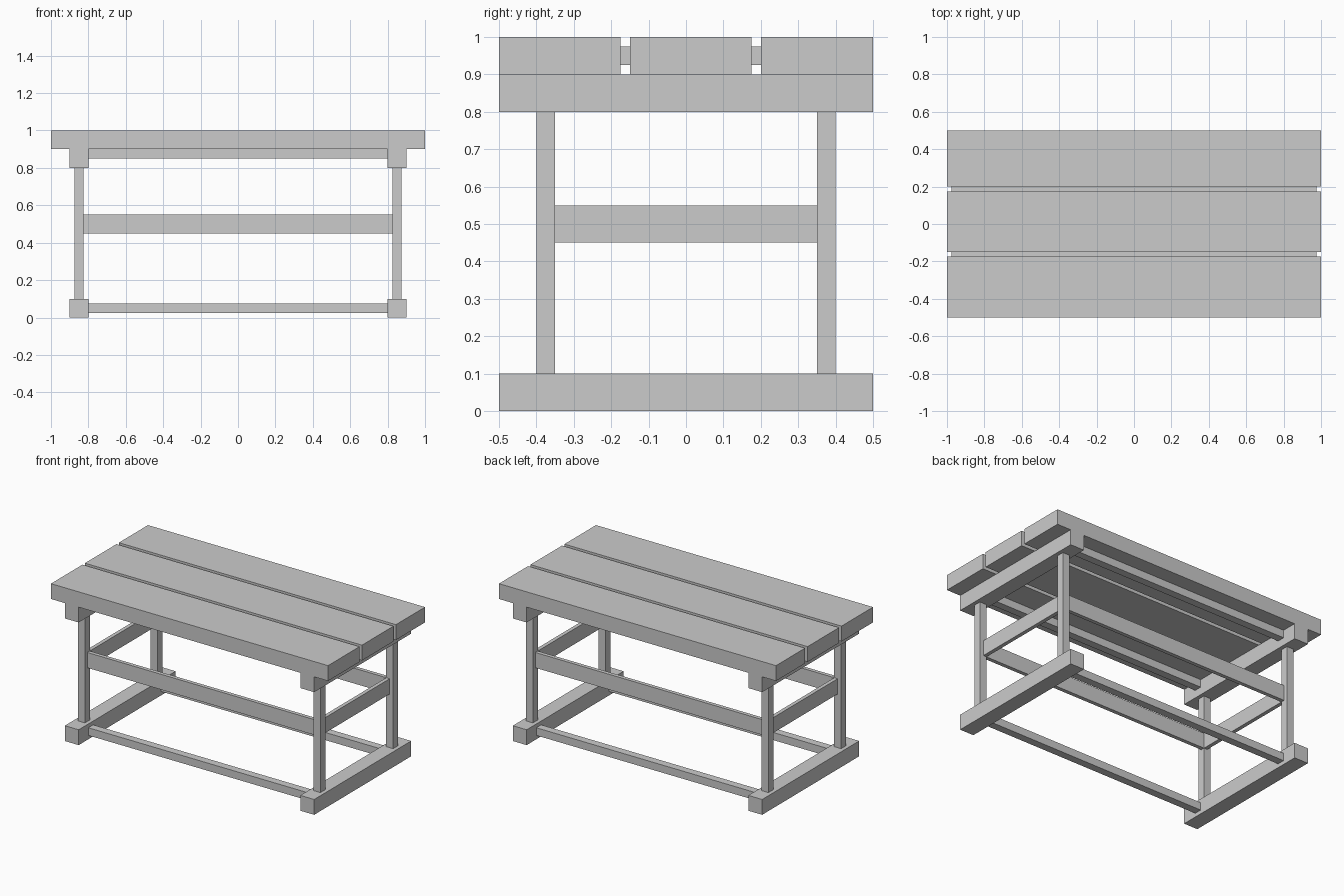
import bpy

if "Cube" in bpy.data.objects:
    bpy.data.objects.remove(bpy.data.objects["Cube"])


def box(name, x, y, z):
    """Axis-aligned box from (min, max) ranges."""
    x, y, z = sorted(x), sorted(y), sorted(z)
    verts = [(a, b, c) for c in z for b in y for a in x]
    faces = [(0, 2, 3, 1), (4, 5, 7, 6), (0, 1, 5, 4),
             (2, 6, 7, 3), (0, 4, 6, 2), (1, 3, 7, 5)]
    mesh = bpy.data.meshes.new(name)
    mesh.from_pydata(verts, [], faces)
    obj = bpy.data.objects.new(name, mesh)
    bpy.context.collection.objects.link(obj)
    return obj


def flip(rng, s):
    return [v * s for v in rng]


# Table top: three planks with recessed tongues filling the gaps
for i, y in enumerate([(-0.5, -0.175), (-0.15, 0.175), (0.2, 0.5)]):
    box(f"top_plank_{i + 1}", (-1, 1), y, (0.9, 1.0))
for i, y in enumerate([(-0.175, -0.15), (0.175, 0.2)]):
    box(f"plank_tongue_{i + 1}", (-0.975, 0.975), y, (0.925, 0.975))

# End frames: foot beam, top bearer, cross rail and two legs each
for side, s in (("left", -1), ("right", 1)):
    box(f"{side}_foot", flip((0.8, 0.9), s), (-0.5, 0.5), (0, 0.1))
    box(f"{side}_bearer", flip((0.8, 0.9), s), (-0.5, 0.5), (0.8, 0.9))
    box(f"{side}_cross_rail", flip((0.825, 0.85), s), (-0.35, 0.35), (0.45, 0.55))
    for end, t in (("front", -1), ("back", 1)):
        box(f"{side}_{end}_leg", flip((0.825, 0.875), s), flip((0.35, 0.4), t), (0.1, 0.8))

# Long rails joining the end frames
for end, t in (("front", -1), ("back", 1)):
    box(f"{end}_lower_rail", (-0.8, 0.8), flip((0.35, 0.4), t), (0.025, 0.075))
    box(f"{end}_middle_rail", (-0.825, 0.825), flip((0.35, 0.375), t), (0.45, 0.55))
    box(f"{end}_upper_rail", (-0.8, 0.8), flip((0.35, 0.4), t), (0.85, 0.9))
